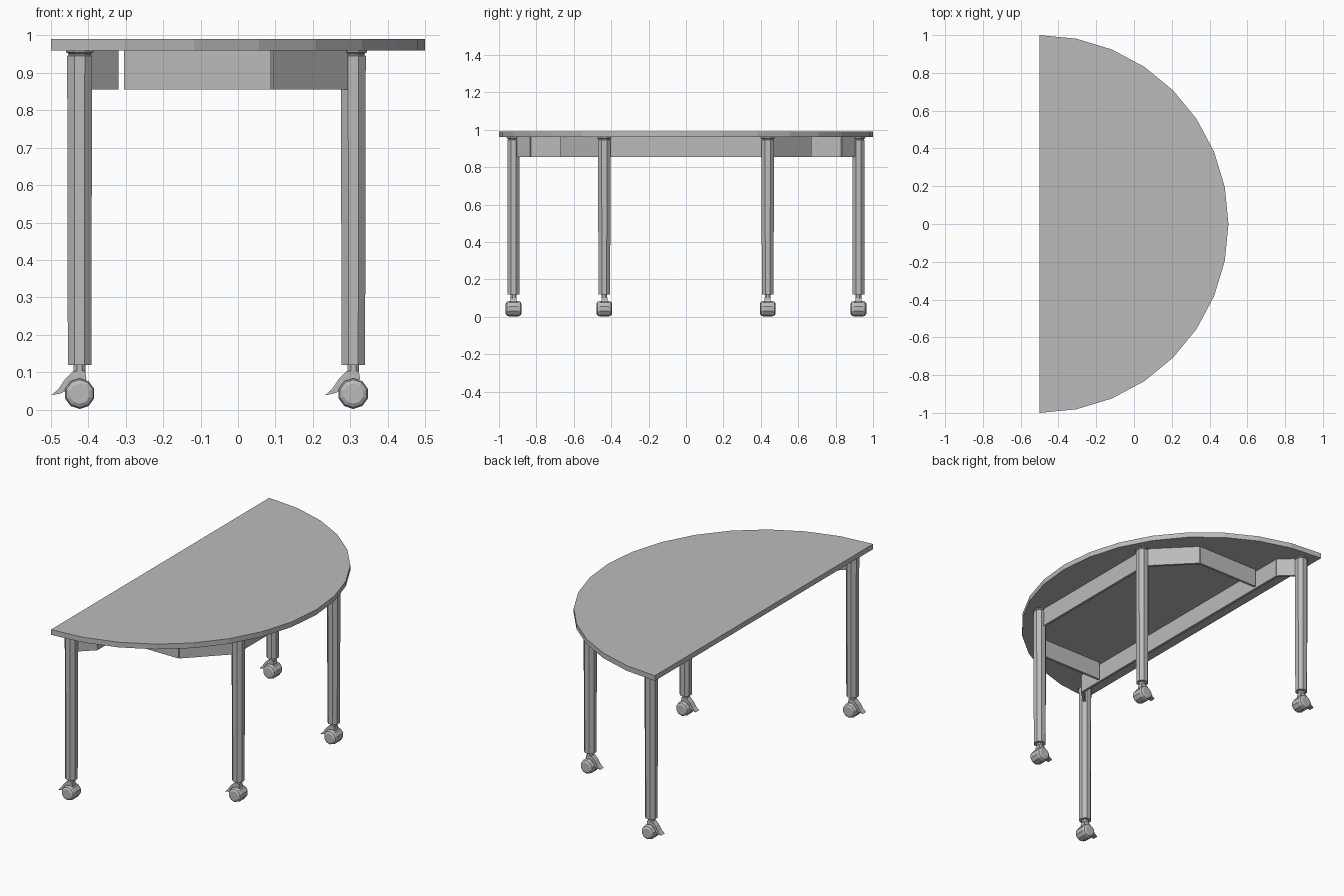
import bpy, bmesh, math
from mathutils import Matrix, Vector

cube = bpy.data.objects.get("Cube")
if cube:
    bpy.data.objects.remove(cube, do_unlink=True)

grey = bpy.data.materials.new("plain grey")
grey.use_nodes = True
grey.diffuse_color = (0.5, 0.5, 0.5, 1)
grey.node_tree.nodes["Principled BSDF"].inputs["Base Color"].default_value = (0.5, 0.5, 0.5, 1)


def finish(name, bm):
    bmesh.ops.recalc_face_normals(bm, faces=bm.faces)
    mesh = bpy.data.meshes.new(name)
    bm.to_mesh(mesh)
    bm.free()
    mesh.materials.append(grey)
    obj = bpy.data.objects.new(name, mesh)
    bpy.context.collection.objects.link(obj)
    return obj


def extrude(name, outline, offset):
    """Solid from a closed planar outline pushed along an offset."""
    bm = bmesh.new()
    face = bm.faces.new([bm.verts.new(p) for p in outline])
    moved = bmesh.ops.extrude_face_region(bm, geom=[face], use_keep_orig=True)
    verts = [g for g in moved["geom"] if isinstance(g, bmesh.types.BMVert)]
    bmesh.ops.translate(bm, verts=verts, vec=offset)
    return finish(name, bm)


def lathe(name, profile, sides, matrix):
    """Closed solid of (radius, height) rings around local z."""
    bm = bmesh.new()
    rings = []
    for r, h in profile:
        angles = [(i + 0.5) * math.tau / sides for i in range(sides)]
        rings.append([bm.verts.new((r * math.cos(a), r * math.sin(a), h)) for a in angles])
    for low, high in zip(rings, rings[1:]):
        for i in range(sides):
            j = (i + 1) % sides
            bm.faces.new((low[i], low[j], high[j], high[i]))
    bm.faces.new(rings[0])
    bm.faces.new(rings[-1])
    bm.transform(matrix)
    return finish(name, bm)


def rail(name, a, b, thick=0.014):
    """Upright board between two plan points."""
    a, b = Vector((*a, 0.855)), Vector((*b, 0.855))
    side = (b - a).cross(Vector((0, 0, 1))).normalized() * thick / 2
    return extrude(name, [a + side, b + side, b - side, a - side], (0, 0, 0.106))


# Half-round top
arc = [math.radians(-90 + 180 * i / 16) for i in range(17)]
extrude("table_top", [(math.cos(a) - 0.5, math.sin(a), 0.96) for a in arc], (0, 0, 0.03))

# Apron frame under the top
rail("long_rail", (-0.326, -0.83), (-0.326, 0.83))
rail("outer_rail", (0.3, -0.42), (0.3, 0.42))
for s, label in ((-1, "front"), (1, "back")):
    rail(label + "_corner_rail", (-0.41, s * 0.91), (-0.324, s * 0.828))
    rail(label + "_cross_rail", (-0.305, s * 0.665), (0.088, s * 0.665))
    rail(label + "_diagonal_rail", (0.088, s * 0.665), (0.3, s * 0.45))

# Legs with casters
leg_profile = [(0.034, 0.12), (0.036, 0.945), (0.032, 0.947), (0.034, 0.952), (0.04, 0.955), (0.04, 0.961)]
wheel_profile = [(0.027, -0.042), (0.037, -0.036), (0.041, -0.024),
                 (0.041, 0.024), (0.037, 0.036), (0.027, 0.042)]
lever_profile = [(-0.017, 0.104), (0.014, 0.104), (0.018, 0.085), (0.012, 0.06),
                 (-0.025, 0.055), (-0.052, 0.043), (-0.075, 0.039), (-0.056, 0.056), (-0.038, 0.083)]
for x, y, label in ((-0.423, 0.922, "inner"), (0.308, 0.437, "outer")):
    for s, end in ((-1, "front"), (1, "back")):
        name = end + "_" + label
        place = Matrix.Translation((x, s * y, 0))
        lathe(name + "_leg", leg_profile, 8, place)
        lathe(name + "_caster_stem", [(0.017, 0.09), (0.017, 0.122)], 8, place)
        lathe(name + "_caster_wheel", wheel_profile, 10,
              Matrix.Translation((x, s * y, 0.043)) @ Matrix.Rotation(math.pi / 2, 4, "X"))
        extrude(name + "_brake_lever", [(x + px, s * y - 0.016, pz) for px, pz in lever_profile], (0, 0.032, 0))
